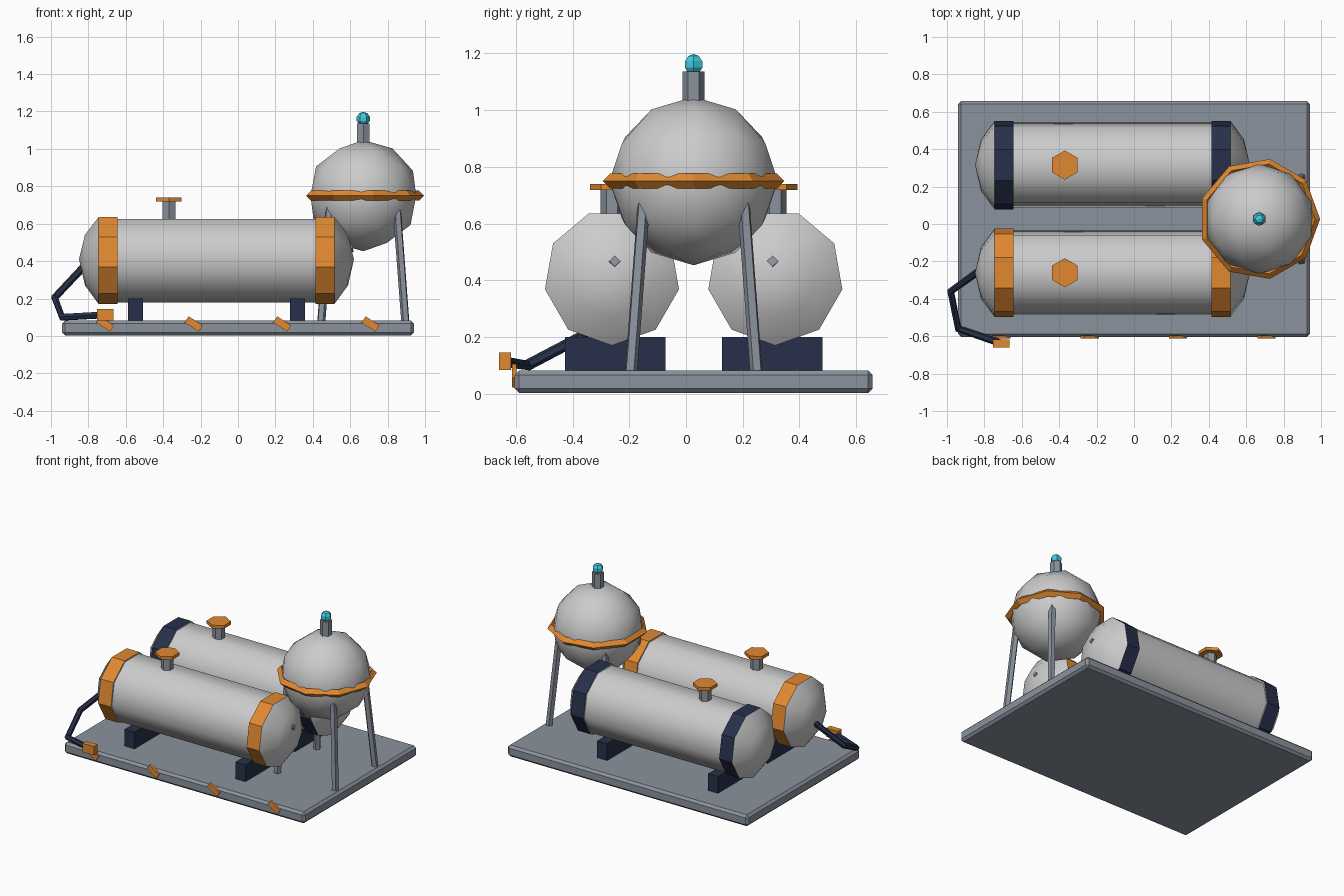
import bpy, bmesh, math
from mathutils import Vector

if "Cube" in bpy.data.objects:
    bpy.data.objects.remove(bpy.data.objects["Cube"])

CY = 0.027          # centre line of the skid
SX = 0.67           # x of the ball tank


def mat(name, rgb):
    m = bpy.data.materials.new(name)
    m.diffuse_color = (*rgb, 1)
    m.use_nodes = True
    m.node_tree.nodes["Principled BSDF"].inputs["Base Color"].default_value = m.diffuse_color
    return m


WHITE = mat("white", (0.78, 0.79, 0.8))
GREY = mat("grey", (0.26, 0.29, 0.34))
NAVY = mat("navy", (0.02, 0.03, 0.07))
ORANGE = mat("orange", (0.75, 0.25, 0.03))
CYAN = mat("cyan", (0.05, 0.6, 0.75))


def make(name, bm, *mats):
    bmesh.ops.recalc_face_normals(bm, faces=bm.faces)
    me = bpy.data.meshes.new(name)
    bm.to_mesh(me)
    bm.free()
    for m in mats:
        me.materials.append(m)
    ob = bpy.data.objects.new(name, me)
    bpy.context.collection.objects.link(ob)
    return ob


def smooth(ob, angle):
    bpy.ops.object.select_all(action='DESELECT')
    ob.select_set(True)
    bpy.context.view_layer.objects.active = ob
    bpy.ops.object.shade_smooth_by_angle(angle=math.radians(angle))


def box(name, centre, size, m, tilt=0, bevel=0):
    bm = bmesh.new()
    bmesh.ops.create_cube(bm, size=1)
    bmesh.ops.scale(bm, vec=size, verts=bm.verts)
    ob = make(name, bm, m)
    ob.location = centre
    ob.rotation_euler.y = tilt
    if bevel:
        mod = ob.modifiers.new("bevel", 'BEVEL')
        mod.width, mod.segments = bevel, 1
    return ob


def rod(name, a, b, r, m, sides=6):
    a, b = Vector(a), Vector(b)
    bm = bmesh.new()
    bmesh.ops.create_cone(bm, cap_ends=True, segments=sides, radius1=r, radius2=r, depth=(b - a).length)
    ob = make(name, bm, m)
    ob.location = (a + b) / 2
    if abs((b - a).normalized().z) < 0.9999:
        ob.rotation_euler = (b - a).to_track_quat('Z', 'Y').to_euler()
    return ob


def tank(name, y, band_mat):
    # nine-sided lathe along x; raised end bands carry the second material
    half = [(0.735, 0), (0.703, 0.14), (0.63, 0.24), (0.53, 0.24), (0.53, 0.23)]
    prof = [(-x, r) for x, r in half] + half[::-1]
    bm = bmesh.new()
    rings = []
    for x, r in prof:
        n = 9 if r else 1
        rings.append([bm.verts.new((x, r * math.cos(t), r * math.sin(t)))
                      for t in (math.radians(-90 + 40 * i) for i in range(n))])
    for k, (p, q) in enumerate(zip(rings, rings[1:])):
        for i in range(9):
            j = (i + 1) % 9
            loop = [p[i % len(p)], p[j % len(p)], q[j % len(q)], q[i % len(q)]]
            f = bm.faces.new(list(dict.fromkeys(loop)))
            f.material_index = int(k in (2, 6))
    ob = make(name, bm, WHITE, band_mat)
    ob.location = (-0.115, y, 0.41)
    smooth(ob, 50)
    for p in ob.data.polygons:
        if p.material_index:
            p.use_smooth = False


# skid base
box("base_plate", (0, CY, 0.042), (1.88, 1.262, 0.08), GREY, bevel=0.016)

# two long tanks with saddles, fillers and outlet stubs
for label, side, band in (("front", -1, ORANGE), ("back", 1, NAVY)):
    y = CY + side * 0.288
    tank(label + "_tank", y, band)
    for i, x in enumerate((-0.548, 0.318)):
        box(f"{label}_saddle_{i + 1}", (x, CY + side * 0.277, 0.138), (0.078, 0.355, 0.125), NAVY)
    rod(label + "_filler_neck", (-0.37, y, 0.6), (-0.37, y, 0.725), 0.04, GREY)
    rod(label + "_filler_cap", (-0.37, y, 0.718), (-0.37, y, 0.74), 0.078, ORANGE)
    rod(label + "_outlet", (0.5, y, 0.44), (0.613, y - side * 0.01, 0.468), 0.02, GREY, 4)

# ball tank
bm = bmesh.new()
bmesh.ops.create_icosphere(bm, subdivisions=2, radius=0.297)
ball = make("ball_tank", bm, WHITE)
ball.location = (SX, CY, 0.75)
smooth(ball, 50)

# belt around the ball
bpy.ops.mesh.primitive_torus_add(major_segments=9, minor_segments=4, major_radius=0.298,
                                 minor_radius=0.027, location=(SX, CY, 0.75))
belt = bpy.context.object
belt.name = "ball_belt"
belt.data.materials.append(ORANGE)

# four leaning legs
for sx in (-1, 1):
    for sy in (-1, 1):
        rod(f"leg_{'right' if sx > 0 else 'left'}_{'back' if sy > 0 else 'front'}",
            (SX + sx * 0.226, CY + sy * 0.222, 0.07), (SX + sx * 0.178, CY + sy * 0.174, 0.71),
            0.023, GREY, 5)

# vent and beacon on the ball
rod("vent_neck", (SX, CY, 1.0), (SX, CY, 1.137), 0.039, GREY)
bm = bmesh.new()
bmesh.ops.create_uvsphere(bm, u_segments=6, v_segments=5, radius=0.037)
beacon = make("beacon", bm, CYAN)
beacon.location = (SX, CY, 1.161)
beacon.rotation_euler.z = math.radians(30)

# hose from the front tank end to its nozzle
cu = bpy.data.curves.new("hose", 'CURVE')
cu.dimensions = '3D'
cu.bevel_depth = 0.02
cu.bevel_resolution = 1
cu.use_fill_caps = True
path = [(-0.82, -0.245, 0.375), (-0.98, -0.36, 0.205), (-0.94, -0.56, 0.1), (-0.72, -0.635, 0.112)]
sp = cu.splines.new('POLY')
sp.points.add(len(path) - 1)
for p, co in zip(sp.points, path):
    p.co = (*co, 1)
cu.materials.append(NAVY)
sp.use_smooth = False
bpy.context.collection.objects.link(bpy.data.objects.new("hose", cu))
box("hose_nozzle", (-0.71, -0.638, 0.114), (0.09, 0.042, 0.062), ORANGE)

# slanted warning chips on the front edge
for i in range(4):
    box(f"warning_chip_{i + 1}", (-0.71 + i * 0.473, -0.605, 0.064), (0.09, 0.016, 0.04),
        ORANGE, tilt=math.radians(33))
